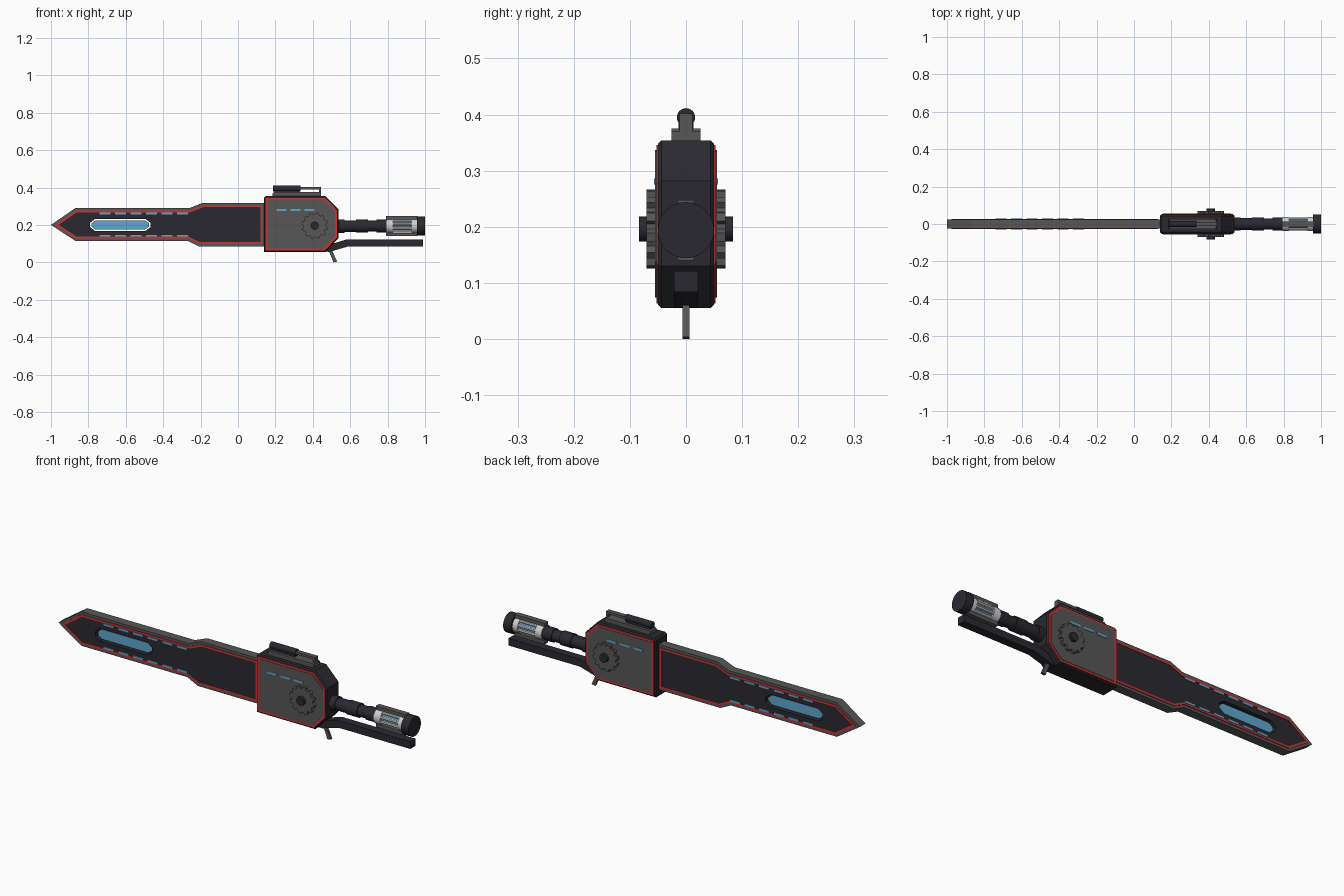
import bpy, bmesh, math
from mathutils import Vector

if "Cube" in bpy.data.objects:
    bpy.data.objects.remove(bpy.data.objects["Cube"])


def material(name, col):
    m = bpy.data.materials.new(name)
    m.diffuse_color = (*col, 1)
    m.use_nodes = True
    m.node_tree.nodes["Principled BSDF"].inputs["Base Color"].default_value = m.diffuse_color
    return m


DARK = material("dark metal", (0.022, 0.022, 0.030))
GREY = material("grey metal", (0.095, 0.095, 0.095))
RED = material("red trim", (0.60, 0.035, 0.035))
BLUE = material("blue glow", (0.12, 0.38, 0.62))
WHITE = material("pale metal", (0.62, 0.62, 0.62))


def inset(pts, d):
    """Mitred inward offset of a clockwise outline."""
    out = []
    n = len(pts)
    for i in range(n):
        p, a, b = (Vector(pts[k % n]) for k in (i, i - 1, i + 1))
        e1, e2 = (p - a).normalized(), (b - p).normalized()
        n1, n2 = Vector((e1.y, -e1.x)), Vector((e2.y, -e2.x))
        out.append(tuple(p + (n1 + n2) * d / (1 + n1.dot(n2))))
    return out


def prism(name, pts, y0, y1, mat, hole=None, bevel=0):
    """Extrude an x-z outline, optionally with a hole, from y0 to y1."""
    bm = bmesh.new()
    edges = []
    for loop in (pts, hole):
        if loop:
            vs = [bm.verts.new((x, y0, z)) for x, z in loop]
            edges += [bm.edges.new((vs[i - 1], vs[i])) for i in range(len(vs))]
    if hole:
        bmesh.ops.triangle_fill(bm, use_beauty=True, edges=edges, normal=(0, -1, 0))
    else:
        bm.faces.new(bm.verts[:])
    ext = bmesh.ops.extrude_face_region(bm, geom=bm.faces[:])
    moved = [g for g in ext["geom"] if isinstance(g, bmesh.types.BMVert)]
    bmesh.ops.translate(bm, verts=moved, vec=(0, y1 - y0, 0))
    bmesh.ops.recalc_face_normals(bm, faces=bm.faces[:])
    if bevel:
        rim = [e for e in bm.edges if abs(e.verts[0].co.y - e.verts[1].co.y) < 1e-6]
        bmesh.ops.bevel(bm, geom=rim, offset=bevel, segments=1, affect='EDGES')
    me = bpy.data.meshes.new(name)
    bm.to_mesh(me)
    bm.free()
    me.materials.append(mat)
    ob = bpy.data.objects.new(name, me)
    bpy.context.collection.objects.link(ob)
    return ob


def box(name, x0, x1, y0, y1, z0, z1, mat):
    return prism(name, [(x0, z0), (x0, z1), (x1, z1), (x1, z0)], y0, y1, mat)


def cyl(name, a, b, r, mat, sides=24):
    a, b = Vector(a), Vector(b)
    bpy.ops.mesh.primitive_cylinder_add(vertices=sides, radius=r, depth=(b - a).length, location=(a + b) / 2)
    ob = bpy.context.object
    ob.name = name
    ob.rotation_euler = (b - a).to_track_quat('Z', 'Y').to_euler()
    ob.data.materials.append(mat)
    bpy.ops.object.shade_smooth_by_angle(angle=math.radians(35))
    return ob


def xcyl(name, x0, x1, r, mat, y=0, z=0.194, sides=24):
    return cyl(name, (x0, y, z), (x1, y, z), r, mat, sides)


# Blade: grey rim, red trim and dark panel with a slot right through it
blade = [(-1, 0.2), (-0.87, 0.29), (-0.26, 0.29), (-0.19, 0.318), (0.142, 0.318),
         (0.142, 0.086), (-0.21, 0.086), (-0.27, 0.115), (-0.87, 0.115)]
slot = [(-0.79, 0.2), (-0.765, 0.232), (-0.495, 0.232), (-0.468, 0.212),
        (-0.468, 0.188), (-0.495, 0.168), (-0.765, 0.168), (-0.79, 0.188)]
slot[0] = (-0.79, 0.212)
b1, b2 = inset(blade, 0.013), inset(blade, 0.023)
prism("blade_rim", blade, -0.023, 0.023, GREY, hole=b1)
prism("blade_trim", b1, -0.027, 0.027, RED, hole=b2)
prism("blade_panel", b2, -0.025, 0.025, DARK, hole=slot)
prism("blade_energy_core", inset(slot, 0.007), -0.014, 0.014, BLUE)

# Housing: dark block with red and grey face plates on both sides
house = [(0.138, 0.055), (0.138, 0.345), (0.147, 0.354), (0.468, 0.354),
         (0.538, 0.282), (0.538, 0.13), (0.468, 0.055)]
prism("housing", house, -0.05, 0.05, DARK, bevel=0.006)
h1, h2 = inset(house, 0.008), inset(house, 0.019)

# Gear outline with slanted teeth
gx, gz, teeth = 0.41, 0.196, 12
gear = []
for i in range(teeth):
    for f, r in ((0, 0.06), (0.2, 0.071), (0.6, 0.071), (0.7, 0.06)):
        t = -2 * math.pi * (i + f) / teeth
        gear.append((gx + r * math.cos(t), gz + r * math.sin(t)))

# Details repeated on front and back
for s, side in ((-1, "front"), (1, "back")):
    prism(f"housing_trim_{side}", h1, s * 0.048, s * 0.053, RED, hole=h2)
    prism(f"housing_plate_{side}", h2, s * 0.048, s * 0.055, GREY)
    prism(f"gear_{side}", gear, s * 0.054, s * 0.07, GREY)
    cyl(f"gear_hub_{side}", (gx, s * 0.06, gz), (gx, s * 0.084, gz), 0.022, DARK, 16)
    for i in range(3):
        x = 0.205 + i * 0.075
        box(f"housing_light_{side}_{i}", x, x + 0.053, s * 0.054, s * 0.057, 0.275, 0.286, BLUE)
    for i in range(6):
        x = -0.74 + i * 0.083
        for z, row in ((0.261, "upper"), (0.142, "lower")):
            box(f"blade_light_{row}_{side}_{i}", x, x + 0.057, s * 0.024, s * 0.029, z - 0.005, z + 0.005, BLUE)

# Top rail with a thick tube, a thin rod and a rear post
prism("top_rail", [(0.185, 0.35), (0.185, 0.37), (0.192, 0.375), (0.438, 0.375), (0.445, 0.37), (0.445, 0.35)],
      -0.026, 0.026, GREY)
box("tube_mount", 0.195, 0.33, -0.013, 0.013, 0.37, 0.392, DARK)
xcyl("top_tube", 0.188, 0.335, 0.0165, DARK, z=0.395, sides=16)
box("top_rod", 0.33, 0.445, -0.012, 0.012, 0.39, 0.402, GREY)
box("rod_post", 0.433, 0.445, -0.012, 0.012, 0.37, 0.395, GREY)

# Trigger and lower guard bar
prism("trigger", [(0.482, 0.07), (0.505, 0.06), (0.53, 0.004), (0.51, 0)], -0.006, 0.006, GREY)
prism("guard_bar", [(0.45, 0.058), (0.5, 0.098), (0.575, 0.121), (0.99, 0.121), (0.99, 0.084), (0.585, 0.084),
                    (0.49, 0.056)], -0.021, 0.021, DARK)

# Ribbed grip
for i, (x0, x1, r) in enumerate(((0.52, 0.57, 0.036), (0.57, 0.632, 0.031), (0.632, 0.695, 0.035),
                                 (0.695, 0.74, 0.029), (0.74, 0.795, 0.034))):
    xcyl(f"grip_segment_{i}", x0, x1, r, DARK)

# Power cell: blue core, pale end rings and bars, grey rails
xcyl("cell_core", 0.79, 0.955, 0.028, BLUE)
xcyl("cell_ring_inner", 0.793, 0.83, 0.038, WHITE)
xcyl("cell_ring_outer", 0.928, 0.957, 0.038, WHITE)
for i in range(8):
    t = math.pi * (i + 0.5) / 4
    xcyl(f"cell_bar_{i}", 0.82, 0.94, 0.008, WHITE, y=0.03 * math.cos(t), z=0.194 + 0.03 * math.sin(t), sides=8)
for s, row in ((1, "upper"), (-1, "lower")):
    z = 0.194 + s * 0.045
    box(f"cell_rail_{row}", 0.79, 0.96, -0.014, 0.014, z - 0.009, z + 0.009, GREY)

# Pommel cap
xcyl("pommel_cap", 0.957, 1.0, 0.05, DARK, sides=32)
